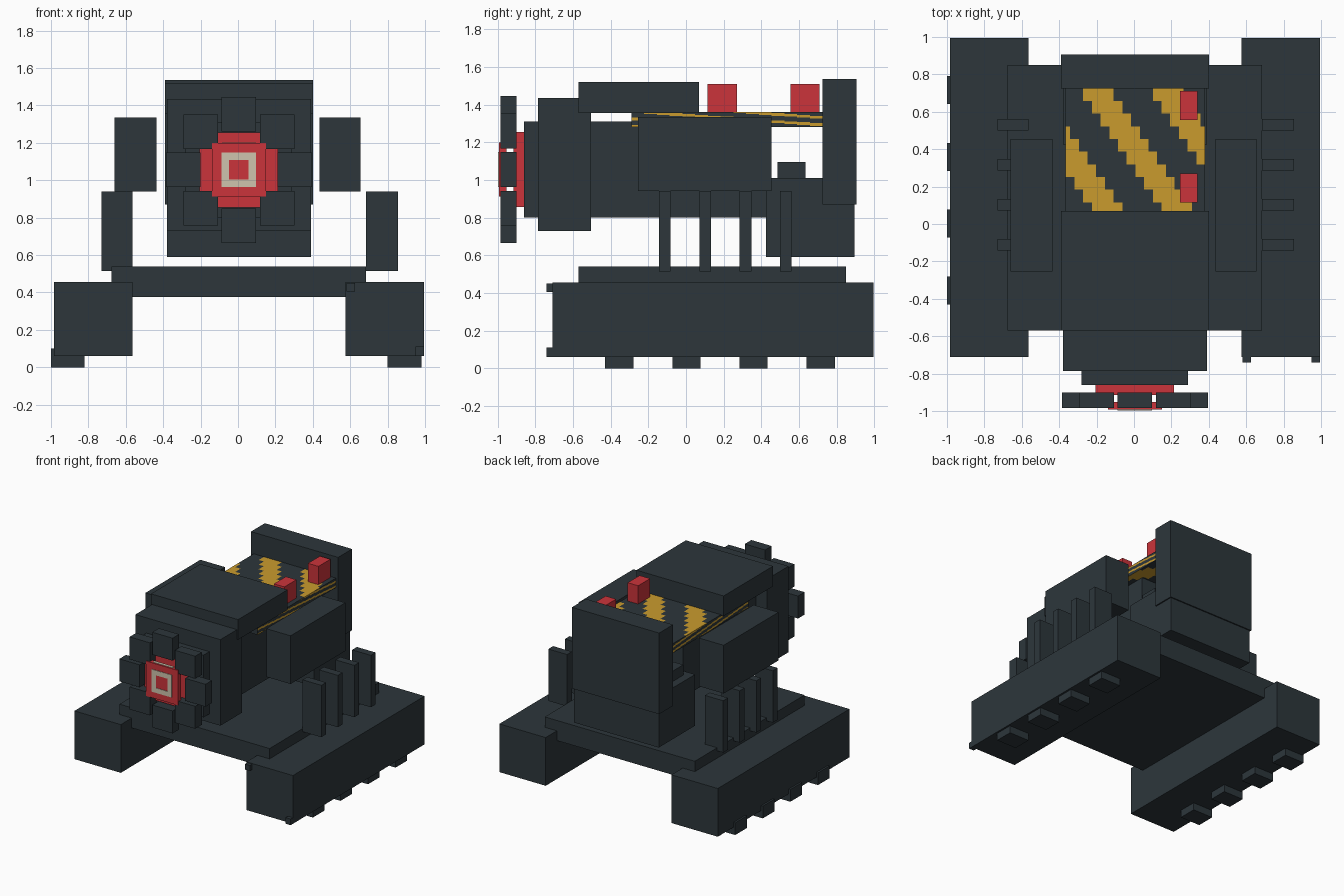
import bpy, bmesh
from mathutils import Vector

cube = bpy.data.objects.get("Cube")
if cube:
    bpy.data.objects.remove(cube, do_unlink=True)


def material(name, rgb):
    m = bpy.data.materials.new(name)
    m.use_nodes = True
    m.diffuse_color = (*rgb, 1)
    m.node_tree.nodes["Principled BSDF"].inputs["Base Color"].default_value = (*rgb, 1)
    return m


DARK = material("dark slate", (0.026, 0.037, 0.044))
RED = material("signal red", (0.60, 0.034, 0.043))
YELLOW = material("hazard yellow", (0.59, 0.33, 0.027))
CREAM = material("cream", (0.62, 0.55, 0.42))
CX = 0.005  # centre line of the body


def finish(name, bm, *mats):
    me = bpy.data.meshes.new(name)
    bm.to_mesh(me)
    bm.free()
    for m in mats:
        me.materials.append(m)
    ob = bpy.data.objects.new(name, me)
    bpy.context.collection.objects.link(ob)
    return ob


def box(name, x, y, z, mat=DARK):
    """Box from (low, high) ranges on each axis."""
    bm = bmesh.new()
    bmesh.ops.create_cube(bm, size=1)
    for v in bm.verts:
        v.co = [(r[0] + r[1]) / 2 + c * (r[1] - r[0]) for c, r in zip(v.co, (x, y, z))]
    return finish(name, bm, mat)


def mid(half):
    return (CX - half, CX + half)


# Tracks with feet, and the deck between them
box("right_track", (-0.985, -0.565), (-0.71, 0.995), (0.06, 0.455))
box("left_track", (0.575, 0.995), (-0.71, 0.995), (0.06, 0.455))
for i in range(4):
    y = -0.43 + i * 0.357
    box(f"right_foot_{i}", (-1.0, -0.82), (y, y + 0.15), (0, 0.1))
    box(f"left_foot_{i}", (0.80, 0.98), (y, y + 0.15), (0, 0.1))
box("upper_track_stud", (0.58, 0.625), (-0.74, -0.70), (0.405, 0.45))
box("lower_track_stud", (0.95, 0.995), (-0.74, -0.70), (0.06, 0.11))
box("deck", mid(0.68), (-0.57, 0.85), (0.375, 0.54))

# Side ribs and the pods above them
for i in range(4):
    y = -0.143 + i * 0.214
    box(f"right_rib_{i}", (-0.73, -0.565), (y, y + 0.062), (0.515, 0.94))
    box(f"left_rib_{i}", (0.685, 0.855), (y, y + 0.062), (0.515, 0.94))
box("right_pod", (-0.66, -0.435), (-0.255, 0.455), (0.94, 1.335))
box("left_pod", (0.435, 0.655), (-0.255, 0.455), (0.94, 1.335))

# Body
box("body_core", mid(0.285), (-0.86, 0.44), (0.80, 1.31))
box("front_collar", mid(0.385), (-0.785, -0.505), (0.73, 1.435))
box("rear_housing", mid(0.385), (0.425, 0.895), (0.59, 1.01))
box("rear_step", mid(0.32), (0.485, 0.635), (1.01, 1.095))
box("top_cover", mid(0.395), (-0.57, 0.07), (1.355, 1.52))
box("back_plate", mid(0.395), (0.725, 0.905), (0.87, 1.535))
for name, y in (("front_post", 0.115), ("rear_post", 0.555)):
    box(name, (0.245, 0.34), (y, y + 0.155), (1.35, 1.51), RED)


# Striped slab: gridded panels coloured by a stepped diagonal rule
def panel(bm, origin, u, v, nu, nv, rule):
    o, u, v = Vector(origin), Vector(u) / nu, Vector(v) / nv
    grid = [[bm.verts.new(o + u * i + v * j) for j in range(nv + 1)] for i in range(nu + 1)]
    for i in range(nu):
        for j in range(nv):
            f = bm.faces.new((grid[i][j], grid[i + 1][j], grid[i + 1][j + 1], grid[i][j + 1]))
            f.material_index = int(rule(i, j))


x0, x1, y0, y1, z0, z1 = -0.365, 0.38, -0.29, 0.725, 1.282, 1.36
W, L, H = x1 - x0, y1 - y0, z1 - z0


def deck_rule(i, j):
    return (i - 4 - 2 * j) % 16 < 7


def edge_rule(n, m):
    return (n + m - 15) % 8 < 3


def plain(i, j):
    return False


bm = bmesh.new()
for z in (z0, z1):
    panel(bm, (x0, y1, z), (W, 0, 0), (0, -L, 0), 32, 15, deck_rule)
for x in (x0, x1):
    panel(bm, (x, y0, z0), (0, L, 0), (0, 0, H), 15, 16, edge_rule)
for y in (y0, y1):
    panel(bm, (x0, y, z0), (W, 0, 0), (0, 0, H), 32, 16, plain)
bmesh.ops.remove_doubles(bm, verts=bm.verts, dist=0.0005)
bmesh.ops.recalc_face_normals(bm, faces=bm.faces)
finish("striped_slab", bm, DARK, YELLOW)

# Front hub: red base, core and face plate
HZ = 1.055


def level(half):
    return (HZ - half, HZ + half)


box("hub_base", mid(0.21), (-0.915, -0.86), level(0.2), RED)
box("hub_core", mid(0.085), (-0.96, -0.91), level(0.085), RED)
box("hub_face", mid(0.145), (-0.993, -0.952), level(0.143), RED)
box("hub_top_strip", mid(0.09), (-0.982, -0.96), (HZ + 0.143, HZ + 0.146), CREAM)

# Square cream ring on the face plate
for s, side in ((-1, "lower"), (1, "upper")):
    c = HZ + s * 0.072
    box(f"{side}_ring_bar", mid(0.092), (-0.997, -0.991), (c - 0.02, c + 0.02), CREAM)
for s, side in ((-1, "right"), (1, "left")):
    c = CX + s * 0.072
    box(f"{side}_ring_bar", (c - 0.02, c + 0.02), (-0.997, -0.991), level(0.052), CREAM)

# Eight blocks around the hub
for i in (-1, 0, 1):
    for k in (-1, 0, 1):
        if i or k:
            r = 0.205 if i and k else 0.298
            cx, cz = CX + i * r, HZ + k * r
            box(f"hub_block_{i + 1}_{k + 1}", (cx - 0.092, cx + 0.092),
                (-0.985, -0.90), (cz - 0.092, cz + 0.092))
